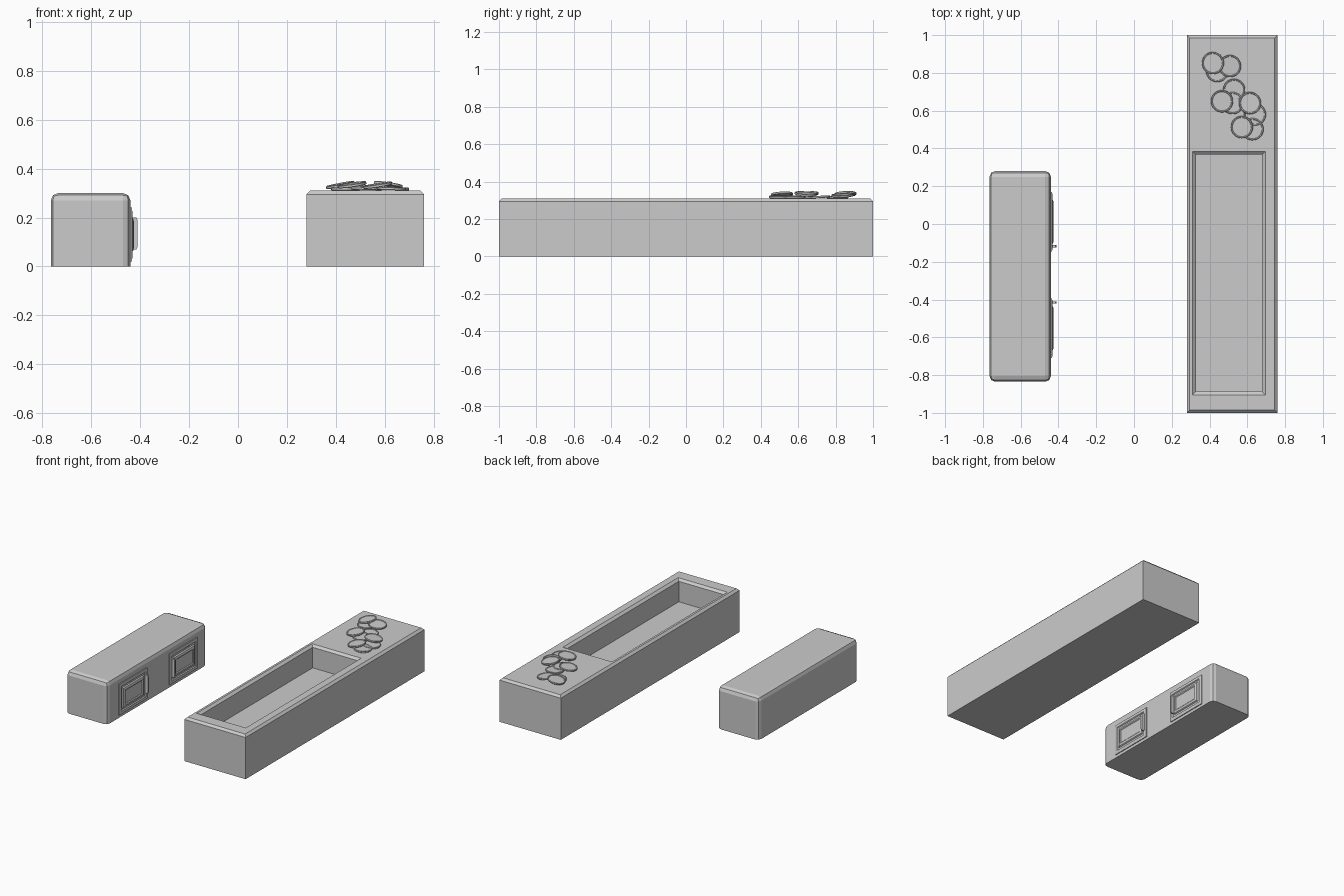
import bpy, bmesh
from math import cos, sin, pi, radians
from mathutils import Matrix

if "Cube" in bpy.data.objects:
    bpy.data.objects.remove(bpy.data.objects["Cube"])


def make(name, bm):
    bmesh.ops.recalc_face_normals(bm, faces=bm.faces)
    me = bpy.data.meshes.new(name)
    bm.to_mesh(me)
    bm.free()
    ob = bpy.data.objects.new(name, me)
    bpy.context.collection.objects.link(ob)
    return ob


def skin(name, loops):
    """Closed solid through a chain of equal-length point loops, capped at both ends."""
    bm = bmesh.new()
    rings = [[bm.verts.new(p) for p in lp] for lp in loops]
    for a, b in zip(rings, rings[1:]):
        n = len(a)
        for i in range(n):
            bm.faces.new((a[i], a[(i + 1) % n], b[(i + 1) % n], b[i]))
    bm.faces.new(rings[0])
    bm.faces.new(rings[-1])
    return make(name, bm)


def rect(x0, x1, y0, y1, z, d=0.0):
    x0, x1, y0, y1 = x0 + d, x1 - d, y0 + d, y1 - d
    return [(x0, y0, z), (x1, y0, z), (x1, y1, z), (x0, y1, z)]


# Long block: chamfered top edge and a deep tray with chamfered rim
outer = (0.28, 0.76, -1.0, 1.0)
hole = (0.31, 0.695, -0.905, 0.385)
skin("long_tray_block", [
    rect(*outer, 0), rect(*outer, 0.295), rect(*outer, 0.31, 0.015),
    rect(*hole, 0.31), rect(*hole, 0.295, 0.017), rect(*hole, 0.15, 0.017)])

# Short cabinet: rounded vertical and top edges, flat base
bm = bmesh.new()
bmesh.ops.create_cube(bm, size=1)
bmesh.ops.transform(bm, verts=bm.verts, matrix=Matrix.Translation((-0.6025, -0.2775, 0.15))
                    @ Matrix.Diagonal((0.325, 1.115, 0.30, 1)))
edges = [e for e in bm.edges if max(v.co.z for v in e.verts) > 0.2]
bmesh.ops.bevel(bm, geom=edges, offset=0.03, segments=2, profile=0.5, affect='EDGES')
make("cabinet_body", bm)


# Panelled doors on the +x face, each with a bar handle
def door_loop(yc, hy, hz, x):
    zc = 0.13
    return [(x, yc - hy, zc - hz), (x, yc + hy, zc - hz),
            (x, yc + hy, zc + hz), (x, yc - hy, zc + hz)]


door_profile = [(0, -0.445), (0, -0.434), (0.022, -0.431), (0.027, -0.437),
                (0.038, -0.437), (0.043, -0.429), (0.058, -0.425), (0.064, -0.430)]
for side, yc, yh in (("back", 0.012, -0.118), ("front", -0.552, -0.415)):
    skin(side + "_door", [door_loop(yc, 0.158 - d, 0.11 - d, x) for d, x in door_profile])
    skin(side + "_door_handle", [
        [(x, yh - 0.006, z0), (x, yh + 0.006, z0), (x, yh + 0.006, z1), (x, yh - 0.006, z1)]
        for x, z0, z1 in ((-0.435, 0.07, 0.20), (-0.415, 0.07, 0.20), (-0.411, 0.08, 0.19))])

# Scattered coins with raised rims: x, y, z, tilt about x, tilt about y (degrees)
coin_profile = [(0.050, -0.003), (0.052, -0.006), (0.057, -0.006), (0.059, -0.004),
                (0.059, 0.004), (0.057, 0.006), (0.052, 0.006), (0.050, 0.003)]
coins = [(0.418, 0.852, 0.333, 3, -11), (0.508, 0.836, 0.327, 2, 6),
         (0.440, 0.810, 0.317, 0, 0), (0.530, 0.710, 0.318, 3, 0),
         (0.466, 0.650, 0.334, 4, -8), (0.522, 0.640, 0.319, 0, 2),
         (0.614, 0.640, 0.334, -5, 8), (0.640, 0.580, 0.318, 0, 2),
         (0.571, 0.513, 0.332, 3, -9), (0.627, 0.502, 0.318, 0, 2)]
N = 32
for i, (x, y, z, tx, ty) in enumerate(coins):
    coin = skin(f"coin_{i + 1}", [
        [(r * cos(2 * pi * k / N), r * sin(2 * pi * k / N), h) for k in range(N)]
        for r, h in coin_profile])
    coin.data.transform(Matrix.Translation((x, y, z)) @ Matrix.Rotation(radians(tx), 4, 'X')
                        @ Matrix.Rotation(radians(ty), 4, 'Y'))
